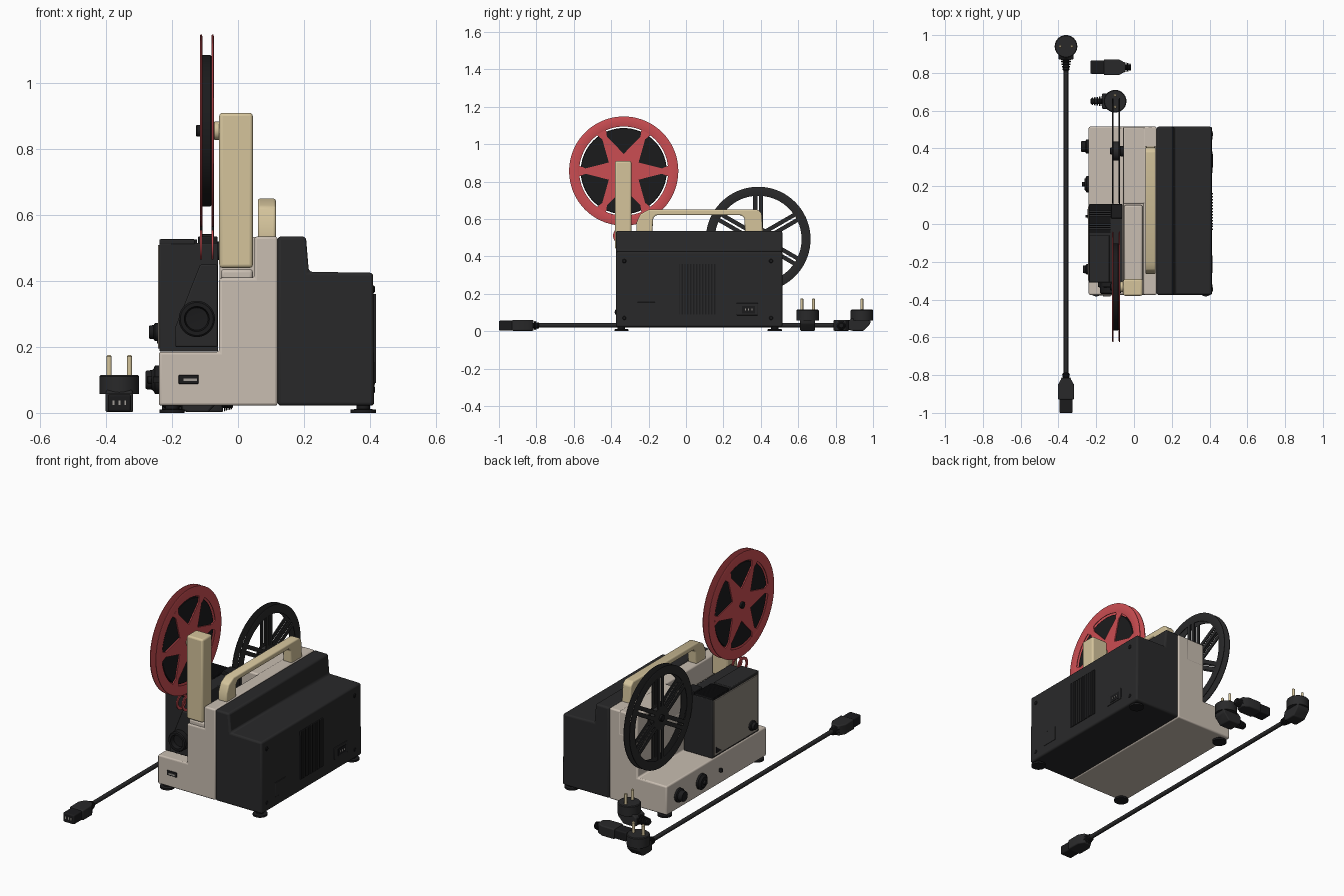
import bpy, bmesh, math
from mathutils import Matrix, Vector

if "Cube" in bpy.data.objects:
    bpy.data.objects.remove(bpy.data.objects["Cube"])


def mat(name, r, g, b):
    m = bpy.data.materials.new(name)
    m.diffuse_color = (r, g, b, 1)
    m.use_nodes = True
    m.node_tree.nodes["Principled BSDF"].inputs["Base Color"].default_value = m.diffuse_color
    return m


CREAM = mat("cream", 0.58, 0.51, 0.44)
PANEL = mat("grey_beige", 0.27, 0.24, 0.205)
BEIGE = mat("tan", 0.66, 0.55, 0.33)
RED = mat("red", 0.60, 0.075, 0.085)
DARK = mat("dark_grey", 0.022, 0.022, 0.023)
BLACK = mat("black", 0.011, 0.011, 0.012)
METAL = mat("metal", 0.35, 0.33, 0.30)


def finish(name, bm, m, bevel=0.0, seg=3):
    bmesh.ops.remove_doubles(bm, verts=bm.verts, dist=1e-5)
    bmesh.ops.recalc_face_normals(bm, faces=bm.faces)
    me = bpy.data.meshes.new(name)
    bm.to_mesh(me)
    bm.free()
    me.materials.append(m)
    o = bpy.data.objects.new(name, me)
    bpy.context.collection.objects.link(o)
    bpy.context.view_layer.objects.active = o
    o.select_set(True)
    bpy.ops.object.shade_smooth_by_angle(angle=math.radians(35))
    o.select_set(False)
    if bevel:
        b = o.modifiers.new("bevel", 'BEVEL')
        b.width, b.segments, b.limit_method = bevel, seg, 'ANGLE'
    return o


def prism(name, pts, a, b, axis, m, bevel=0.0):
    """Extrude a 2D outline from a to b along an axis."""
    put = {'x': lambda p, d: (d, p[0], p[1]), 'y': lambda p, d: (p[0], d, p[1]),
           'z': lambda p, d: (p[0], p[1], d)}[axis]
    bm = bmesh.new()
    lo = [bm.verts.new(put(p, a)) for p in pts]
    hi = [bm.verts.new(put(p, b)) for p in pts]
    bm.faces.new(lo)
    bm.faces.new(hi)
    for i in range(len(pts)):
        j = (i + 1) % len(pts)
        bm.faces.new((lo[i], lo[j], hi[j], hi[i]))
    return finish(name, bm, m, bevel)


def box(name, x0, x1, y0, y1, z0, z1, m, bevel=0.0):
    return prism(name, [(x0, y0), (x1, y0), (x1, y1), (x0, y1)], z0, z1, 'z', m, bevel)


def lathe(name, prof, loc, axis, m, closed=False, n=40):
    """Spin (radius, height) points around an axis through loc."""
    q = Vector(axis).to_track_quat('Z', 'Y')
    bm = bmesh.new()
    rings = [[bm.verts.new(Vector(loc) + q @ Vector((r * math.cos(t), r * math.sin(t), h)))
              for t in (2 * math.pi * k / n for k in range(n))] for r, h in prof]
    for i in range(len(rings) - (0 if closed else 1)):
        A, B = rings[i], rings[(i + 1) % len(rings)]
        for k in range(n):
            bm.faces.new((A[k], A[(k + 1) % n], B[(k + 1) % n], B[k]))
    return finish(name, bm, m)


def cyl(name, r, h, loc, axis, m, n=32, c=0.003):
    return lathe(name, [(0, 0), (r, 0), (r, h - c), (r - c, h), (0, h)], loc, axis, m, n=n)


# Main housing: cream side, dark side
prism("cream_body", [(-.24, .022), (.12, .022), (.12, .535), (.05, .535), (.05, .41),
                     (-.057, .41), (-.057, .185), (-.24, .185)], -.375, .515, 'y', CREAM, .008)
box("cream_rear_block", -.056, .06, .105, .514, .3, .534, CREAM, .008)
prism("dark_housing", [(.12, .022), (.413, .022), (.41, .425), (.215, .428), (.206, .535), (.12, .535)],
      -.375, .515, 'y', DARK, .01)
for x in (-.2, .38):
    for y in (-.345, .475):
        lathe("foot", [(0, 0), (.038, 0), (.038, .01), (.02, .012), (.02, .025), (0, .025)],
              (x, y, 0), (0, 0, 1), BLACK)

# Right side: vent, socket, cover and screws
box("vent_plate", .40, .414, -.035, .165, .09, .36, BLACK)
for i in range(13):
    y = -.033 + i * .0158
    box("vent_rib", .41, .418, y, y + .008, .09, .36, DARK)
box("socket_frame", .40, .4155, .27, .385, .085, .15, DARK, .003)
box("socket_well", .41, .417, .30, .37, .095, .135, BLACK)
for y in (.318, .335, .352):
    box("socket_pin", .41, .419, y - .003, y + .003, .11, .12, METAL)
box("cover_plate", .40, .4145, -.26, -.165, .075, .155, DARK, .002)
for y in (-.33, .455):
    for z in (.07, .375):
        cyl("screw", .011, .008, (.407, y, z), (1, 0, 0), BLACK, 16)

# Carry handle
prism("carry_handle", [(-.265, .53), (-.265, .58), (-.245, .625), (-.20, .65), (.385, .65), (.405, .63),
                       (.412, .53), (.315, .53), (.312, .605), (.295, .62), (-.16, .62),
                       (-.175, .605), (-.18, .53)], .06, .115, 'x', BEIGE, .007)

# Front reel arm
box("arm_base", -.052, .045, -.365, .10, .40, .436, CREAM, .01)
box("reel_arm", -.057, .045, -.38, -.292, .44, .91, BEIGE, .01)

# Lamp house
box("lamp_house", -.238, -.06, -.31, .105, .186, .515, DARK, .004)
box("lamp_side_panel", -.243, -.235, -.30, .095, .195, .51, PANEL, .003)
for i in range(13):
    y = -.045 + i * .0115
    box("lamp_louver", -.238, -.125, y, y + .006, .51, .526, BLACK)
box("lamp_front_cap", -.238, -.13, -.31, -.06, .51, .527, DARK, .004)
box("film_gate", -.122, -.062, .03, .105, .51, .535, BLACK, .004)
prism("lens_mount", [(-.19, .20), (-.062, .20), (-.062, .45), (-.115, .45), (-.19, .26)],
      -.335, -.30, 'y', DARK, .005)
lathe("lens", [(0, 0), (.055, 0), (.055, .05), (.05, .055), (.038, .055), (.034, .03), (0, .026)],
      (-.125, -.315, .285), (0, -1, 0), BLACK)
prism("panel_latch", [(.03, .21), (.08, .21), (.08, .245)], -.246, -.24, 'x', BLACK)

# Film inlet on the front
box("film_slot", -.18, -.12, -.379, -.37, .088, .115, BLACK, .002)
box("film_slot_lip", -.165, -.125, -.383, -.375, .096, .104, METAL)


# Left side knobs
def knob(name, y, z, r, h):
    lathe(name, [(0, 0), (r, 0), (r, .012), (r * .8, .016), (r * .75, h - .004), (r * .68, h), (0, h)],
          (-.24, y, z), (-1, 0, 0), BLACK)


knob("mode_knob", .41, .10, .038, .04)
knob("speed_dial", .21, .10, .043, .022)
knob("focus_knob", -.24, .245, .027, .03)
cyl("dial_pin", .012, .036, (-.24, .21, .10), (-1, 0, 0), BLACK, 16)
box("small_lever", -.258, -.238, .035, .048, .09, .11, BLACK, .002)


# Reels
def flange_ring(name, x, y, z, ri, ro, m):
    t = .004
    lathe(name, [(ri, -t / 2), (ri + .006, -t), (ro - .006, -t), (ro, -t / 2), (ro, t / 2),
                 (ro - .006, t), (ri + .006, t), (ri, t / 2)], (x, y, z), (1, 0, 0), m, True, 72)


FY, FZ, RY, RZ = -.333, .856, .386, .492
for x in (-.112, -.077):
    # red reel with pointed star flange
    flange_ring("red_reel_rim", x, FY, FZ, .238, .292, RED)
    star = []
    for k in range(6):
        for r, d in ((.24, -6), (.205, -3.2), (.09, None)):
            if d is None:
                star.append((r, 60 * k + 30))
            else:
                star.append((r, 60 * k + d))
                continue
        star[-1:-1] = [(.205, 60 * k + 3.2), (.24, 60 * k + 6)]
    order = []
    for k in range(6):
        a = 60 * k
        order += [(.205, a - 4), (.242, a - 7), (.242, a + 7), (.205, a + 4), (.092, a + 30)]
    prism("red_reel_star", [(FY + r * math.cos(math.radians(a)), FZ + r * math.sin(math.radians(a)))
                            for r, a in order], x - .003, x + .003, 'x', RED)
    # black reel with paired spokes
    flange_ring("black_reel_rim", x, RY, RZ, .232, .28, DARK)
    for k in range(6):
        a = math.radians(30 + 60 * k)
        u, v = Vector((math.cos(a), math.sin(a))), Vector((-math.sin(a), math.cos(a)))
        c = Vector((RY, RZ))
        for s in (-1, 1):
            pts = [c + u * r + v * (s * .016 + w) for r, w in
                   ((.03, -.011), (.236, -.011), (.236, .011), (.03, .011))]
            prism("black_reel_spoke", pts, x - .003, x + .003, 'x', DARK)
    cyl("black_reel_hub", .065, .006, (x - .003, RY, RZ), (1, 0, 0), DARK, 40, .001)
    # small red film clip under the front reel
    lathe("film_clip", [(.03, -.003), (.045, -.003), (.045, .003), (.03, .003)],
          (x, -.345, .51), (1, 0, 0), RED, True)
cyl("film_roll", .23, .027, (-.108, FY, FZ), (1, 0, 0), BLACK, 72)
cyl("black_reel_core", .05, .035, (-.112, RY, RZ), (1, 0, 0), DARK)
for y, z, m in ((FY, FZ, METAL), (RY, RZ, BLACK)):
    cyl("reel_spindle", .012, .075, (-.05, y, z), (-1, 0, 0), m, 20)
    cyl("spindle_collar", .028, .018, (-.056, y, z), (-1, 0, 0), BEIGE if m == METAL else BLACK)
    cyl("spindle_cap", .018, .012, (-.115, y, z), (-1, 0, 0), BLACK, 20)


# Power leads: plug and connector built at the origin, then placed
def place(parts, x, y, deg):
    for o in parts:
        o.data.transform(Matrix.Translation((x, y, 0)) @ Matrix.Rotation(math.radians(deg), 4, 'Z'))


def relief(y0, y1, z):
    parts = []
    for i in range(5):
        f = i / 5
        y = y0 + (y1 - y0) * f
        parts.append(cyl("strain_relief", .027 - .009 * f, abs(y1 - y0) / 8, (0, y, z),
                         (0, math.copysign(1, y1 - y0), 0), BLACK, 20))
    parts.append(cyl("relief_core", .015, abs(y1 - y0), (0, y0, z), (0, math.copysign(1, y1 - y0), 0), BLACK, 16))
    return parts


def plug(x, y, deg):
    p = [cyl("plug_disc", .06, .057, (0, 0, .058), (0, 0, 1), DARK, 40, .004),
         prism("plug_body", [(-.07, .008), (-.07, .055), (-.05, .07), (.05, .07), (.045, .04), (.01, .002),
                             (-.05, .002)], -.04, .04, 'x', DARK, .006)]
    for s in (-1, 1):
        p.append(cyl("plug_pin", .008, .063, (s * .031, 0, .112), (0, 0, 1), BEIGE, 16, .004))
    place(p + relief(-.065, -.13, .033), x, y, deg)


def connector(x, y, deg):
    p = [box("connector_nose", -.035, .035, 0, .08, .004, .056, BLACK, .006),
         prism("connector_body", [(-.042, .07), (.042, .07), (.042, .15), (.022, .185), (-.022, .185),
                                  (-.042, .15)], .002, .06, 'z', DARK, .006)]
    for s in (-1, 0, 1):
        p.append(box("connector_hole", s * .018 - .003, s * .018 + .003, -.001, .004, .024, .038, METAL))
    place(p + relief(.18, .215, .03), x, y, deg)


plug(-.36, .94, 0)
plug(-.10, .65, -90)
connector(-.36, -1, 0)
connector(-.23, .83, -90)
cyl("power_cable", .012, 1.62, (-.36, -.80, .032), (0, 1, 0), DARK, 16)
